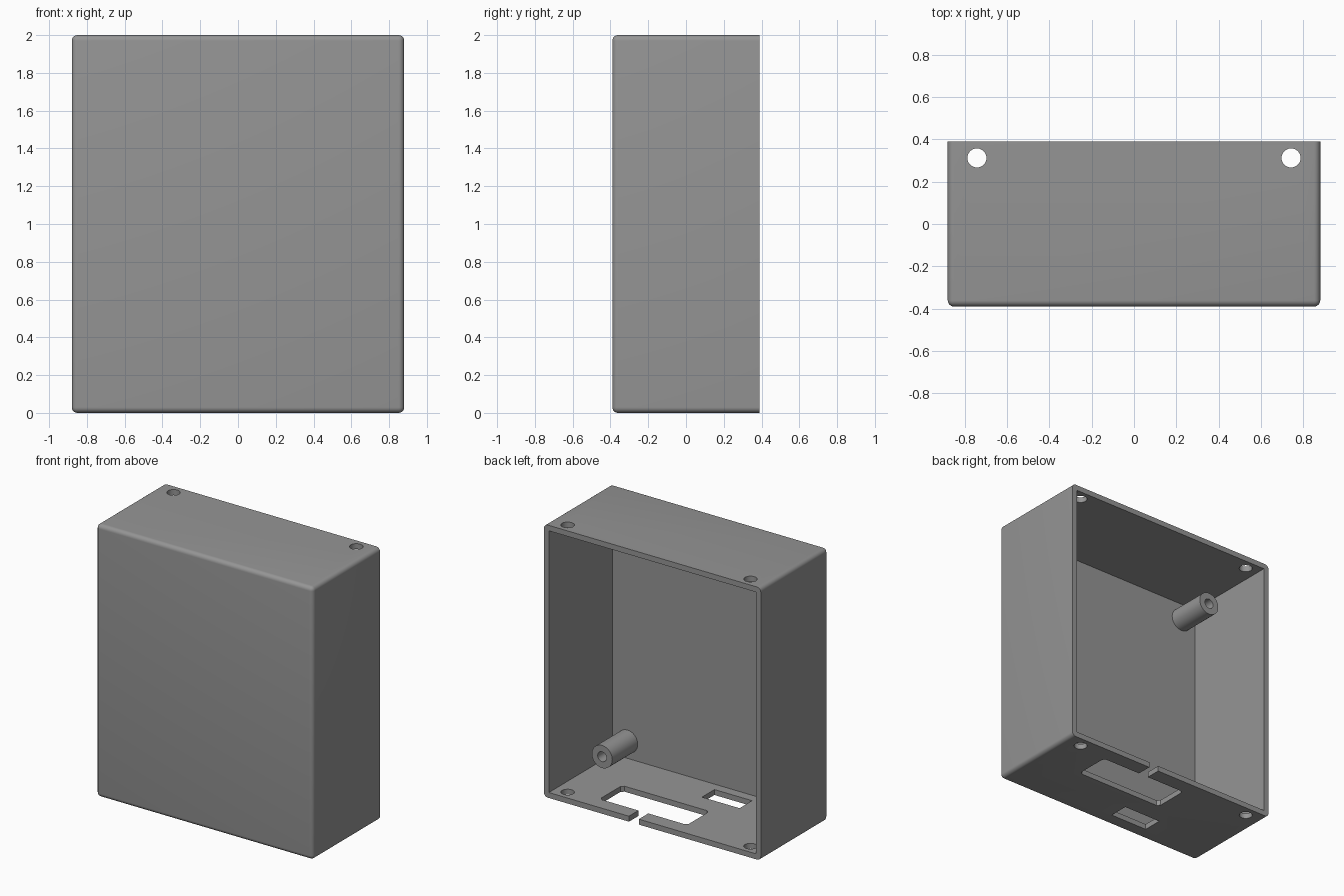
import bpy, bmesh, math
from mathutils import Matrix, Vector

if "Cube" in bpy.data.objects:
    bpy.data.objects.remove(bpy.data.objects["Cube"])

W, D, H = 0.88, 0.39, 2.0      # half width, half depth, height
T = 0.04                       # wall thickness

grey = bpy.data.materials.new("grey plastic")
grey.diffuse_color = (0.3, 0.3, 0.3, 1)
grey.use_nodes = True
grey.node_tree.nodes["Principled BSDF"].inputs["Base Color"].default_value = grey.diffuse_color


def finish(bm, name):
    me = bpy.data.meshes.new(name)
    bm.to_mesh(me)
    bm.free()
    me.materials.append(grey)
    ob = bpy.data.objects.new(name, me)
    bpy.context.collection.objects.link(ob)
    return ob


def box_bm(lo, hi):
    lo, hi = Vector(lo), Vector(hi)
    bm = bmesh.new()
    bmesh.ops.create_cube(bm, size=1, matrix=Matrix.Translation((lo + hi) / 2)
                          @ Matrix.Diagonal((*(hi - lo), 1)))
    return bm


def rod(name, centre, r, length, axis):
    bm = bmesh.new()
    rot = Matrix.Rotation(math.pi / 2, 4, 'X') if axis == 'Y' else Matrix()
    bmesh.ops.create_cone(bm, cap_ends=True, segments=40, radius1=r, radius2=r,
                          depth=length, matrix=Matrix.Translation(centre) @ rot)
    return finish(bm, name)


def activate(ob):
    bpy.ops.object.select_all(action='DESELECT')
    ob.select_set(True)
    bpy.context.view_layer.objects.active = ob


def cut(ob, cutter):
    m = ob.modifiers.new("cut", 'BOOLEAN')
    m.operation, m.solver, m.object = 'DIFFERENCE', 'EXACT', cutter
    activate(ob)
    bpy.ops.object.modifier_apply(modifier=m.name)
    bpy.data.objects.remove(cutter)


# Case: every edge rounded except those around the open back
bm = box_bm((-W, -D, 0), (W, D, H))
edges = [e for e in bm.edges if not all(v.co.y > 0 for v in e.verts)]
bmesh.ops.bevel(bm, geom=edges, offset=0.03, segments=6, profile=0.5, affect='EDGES')
case = finish(bm, "case")

# Hollow interior, open at the back
cut(case, finish(box_bm((-W + T, -D + T, T), (W - T, D + 0.2, H - T)), "cavity"))

# Large port in the floor, with slightly clipped corners
bm = box_bm((-0.205, 0.02, -0.1), (0.505, 0.28, 0.1))
bmesh.ops.bevel(bm, geom=[e for e in bm.edges if abs(e.verts[0].co.z - e.verts[1].co.z) > 0.1],
                offset=0.02, segments=1, affect='EDGES')
cut(case, finish(bm, "large_port"))

# Cable slot to the rim, and small port
cut(case, finish(box_bm((0.11, 0.25, -0.1), (0.19, 0.5, 0.1)), "cable_slot"))
cut(case, finish(box_bm((-0.34, -0.28, -0.1), (-0.035, -0.135, 0.1)), "small_port"))

# Screw holes through floor and ceiling
for x in (-0.742, 0.742):
    for z in (0, H):
        cut(case, rod("screw_hole", (x, 0.312, z), 0.045, 0.3, 'Z'))

# Bored mounting posts in the four corners
objects = [case]
y0, y1 = -D + T - 0.01, -0.055
for sx, side in ((-1, "left"), (1, "right")):
    for z, level in ((0.165, "lower"), (H - 0.165, "upper")):
        post = rod(f"{level}_{side}_post", (sx * 0.72, (y0 + y1) / 2, z), 0.083, y1 - y0, 'Y')
        cut(post, rod("bore", (sx * 0.72, y1, z), 0.036, 2 * (y1 - y0) - 0.04, 'Y'))
        objects.append(post)

for ob in objects:
    activate(ob)
    bpy.ops.object.shade_smooth_by_angle(angle=math.radians(30))
